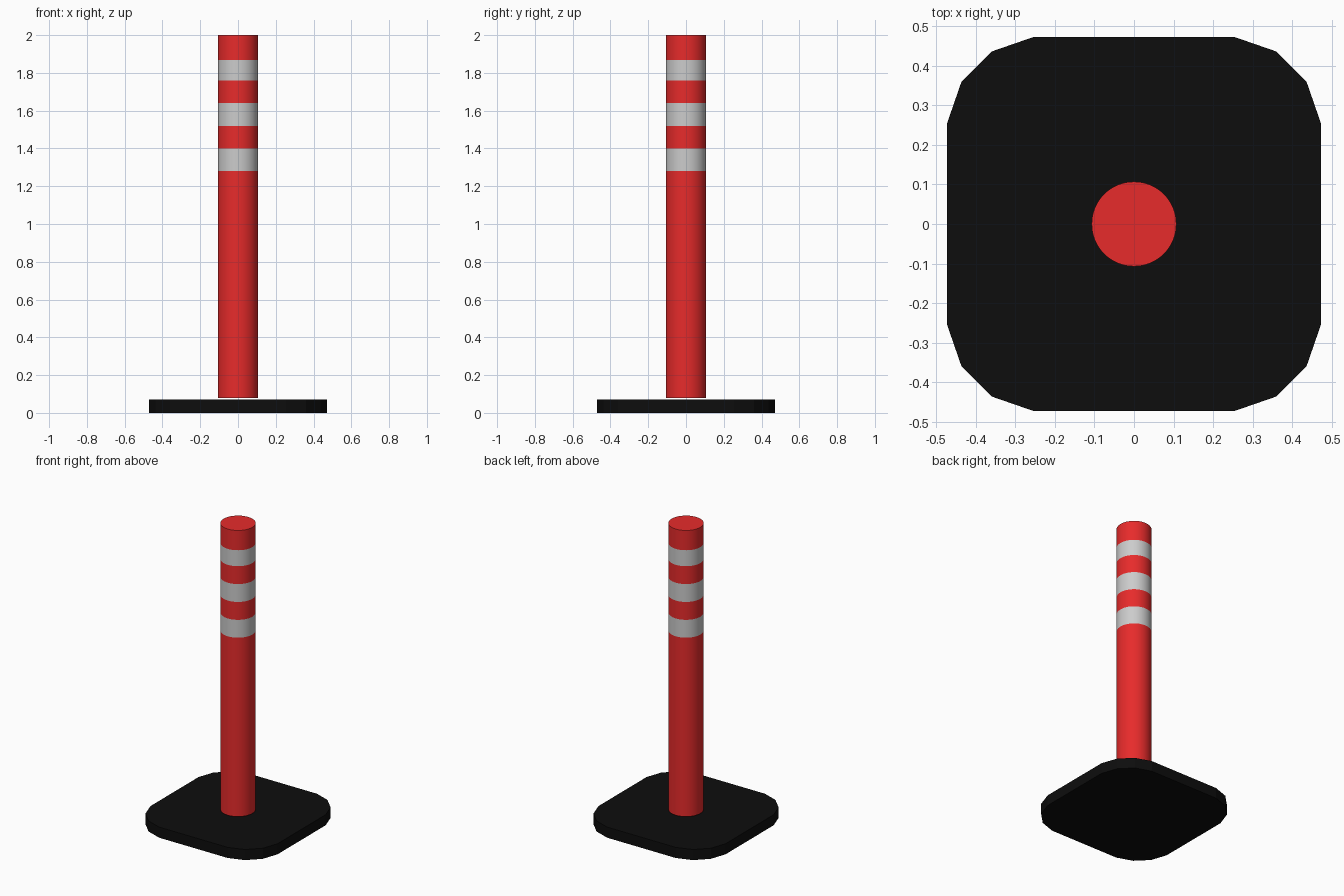
import bpy, bmesh
from math import cos, sin, tau

if "Cube" in bpy.data.objects:
    bpy.data.objects.remove(bpy.data.objects["Cube"])

RADIUS, SIDES = 0.107, 48


def material(name, rgb):
    mat = bpy.data.materials.new(name)
    mat.diffuse_color = (*rgb, 1)
    mat.use_nodes = True
    mat.node_tree.nodes["Principled BSDF"].inputs["Base Color"].default_value = mat.diffuse_color
    return mat


def finish(name, bm, mat, smooth=False):
    bmesh.ops.recalc_face_normals(bm, faces=bm.faces)
    mesh = bpy.data.meshes.new(name)
    bm.to_mesh(mesh)
    bm.free()
    mesh.materials.append(mat)
    obj = bpy.data.objects.new(name, mesh)
    bpy.context.collection.objects.link(obj)
    if smooth:
        bpy.ops.object.select_all(action='DESELECT')
        obj.select_set(True)
        bpy.context.view_layer.objects.active = obj
        bpy.ops.object.shade_smooth_by_angle(angle=0.6)
    return obj


def tube(name, z0, z1, mat, cap_bottom=False, cap_top=False):
    bm = bmesh.new()
    low, high = ([bm.verts.new((RADIUS * cos(tau * i / SIDES), RADIUS * sin(tau * i / SIDES), z))
                  for i in range(SIDES)] for z in (z0, z1))
    for i in range(SIDES):
        j = (i + 1) % SIDES
        bm.faces.new((low[i], low[j], high[j], high[i]))
    if cap_bottom:
        bm.faces.new(low[::-1])
    if cap_top:
        bm.faces.new(high)
    return finish(name, bm, mat, smooth=True)


red = material("red_plastic", (0.8, 0.024, 0.024))
white = material("reflective_white", (0.8, 0.8, 0.8))
black = material("black_rubber", (0.004, 0.004, 0.004))

# Rubber base: one corner profile turned through four quarters, then extruded
corner = [(0.472, 0.255), (0.436, 0.359), (0.359, 0.436), (0.255, 0.472)]
outline = []
for c, s in ((1, 0), (0, 1), (-1, 0), (0, -1)):
    outline += [(x * c - y * s, x * s + y * c) for x, y in corner]
bm = bmesh.new()
bottom = bm.faces.new([bm.verts.new((x, y, 0)) for x, y in outline])
top = bmesh.ops.extrude_face_region(bm, geom=[bottom], use_keep_orig=True)
bmesh.ops.translate(bm, vec=(0, 0, 0.071),
                    verts=[v for v in top["geom"] if isinstance(v, bmesh.types.BMVert)])
finish("base", bm, black)

# Post: alternating red sections and flush reflective bands
levels = [0.079, 1.28, 1.40, 1.52, 1.64, 1.76, 1.867, 2.0]
last = len(levels) - 2
for i, (z0, z1) in enumerate(zip(levels, levels[1:])):
    band = i % 2 == 1
    tube(f"{'reflective_band' if band else 'post_section'}_{i // 2 + 1}", z0, z1,
         white if band else red, cap_bottom=i == 0, cap_top=i == last)
